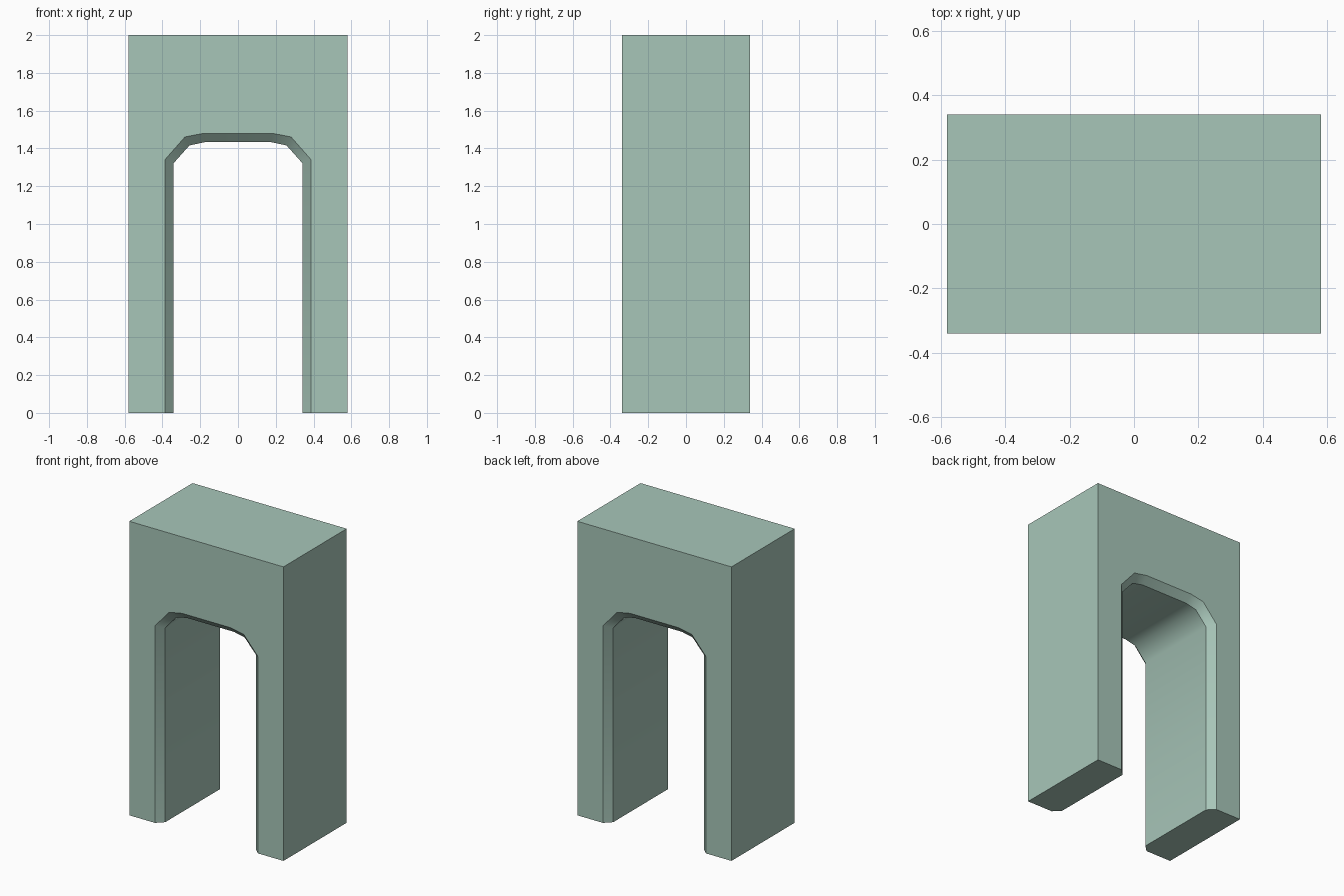
import bpy, bmesh

if "Cube" in bpy.data.objects:
    bpy.data.objects.remove(bpy.data.objects["Cube"])

W, D, H, BEVEL = 0.58, 0.34, 2.0, 0.045


def mirrored(half):
    # Left foot -> crown -> right foot
    return [(-x, z) for x, z in half] + [(x, z) for x, z in reversed(half)]


# Arch opening: wide at the faces, narrower through the passage
wide = mirrored([(0.387, 0), (0.387, 1.34), (0.281, 1.461), (0.182, 1.48)])
narrow = mirrored([(0.341, 0), (0.341, 1.322), (0.257, 1.416), (0.177, 1.433)])

bm = bmesh.new()


def ring(points, y):
    return [bm.verts.new((x, y, z)) for x, z in points]


rings = [ring(wide, -D), ring(narrow, -D + BEVEL), ring(narrow, D - BEVEL), ring(wide, D)]
box = [(-W, 0), (-W, H), (W, H), (W, 0)]
front, back = ring(box, -D), ring(box, D)

# Front and back walls
bm.faces.new(front + rings[0][::-1])
bm.faces.new(back + rings[3][::-1])

# Sides and top
for i in range(3):
    bm.faces.new((front[i], front[i + 1], back[i + 1], back[i]))

# Smooth chamfers (index 1) and smooth passage lining (index 2)
strip = {}
for r in range(3):
    a, b = rings[r], rings[r + 1]
    for i in range(len(a) - 1):
        f = bm.faces.new((a[i], a[i + 1], b[i + 1], b[i]))
        f.smooth = True
        strip[f] = r

# Undersides of the two piers
for i in (0, -1):
    bm.faces.new([front[i]] + [r[i] for r in rings] + [back[i]])

bmesh.ops.recalc_face_normals(bm, faces=bm.faces)

# Keep the borders between walls, chamfers and lining crisp
for e in bm.edges:
    if len({strip.get(f, -1) for f in e.link_faces}) > 1:
        e.smooth = False

mesh = bpy.data.meshes.new("archway_block")
bm.to_mesh(mesh)
bm.free()

# Grey-green stone
stone = bpy.data.materials.new("grey_green_stone")
stone.diffuse_color = (0.39, 0.565, 0.485, 1)
stone.use_nodes = True
stone.node_tree.nodes["Principled BSDF"].inputs["Base Color"].default_value = stone.diffuse_color
mesh.materials.append(stone)
bpy.context.collection.objects.link(bpy.data.objects.new("archway_block", mesh))
